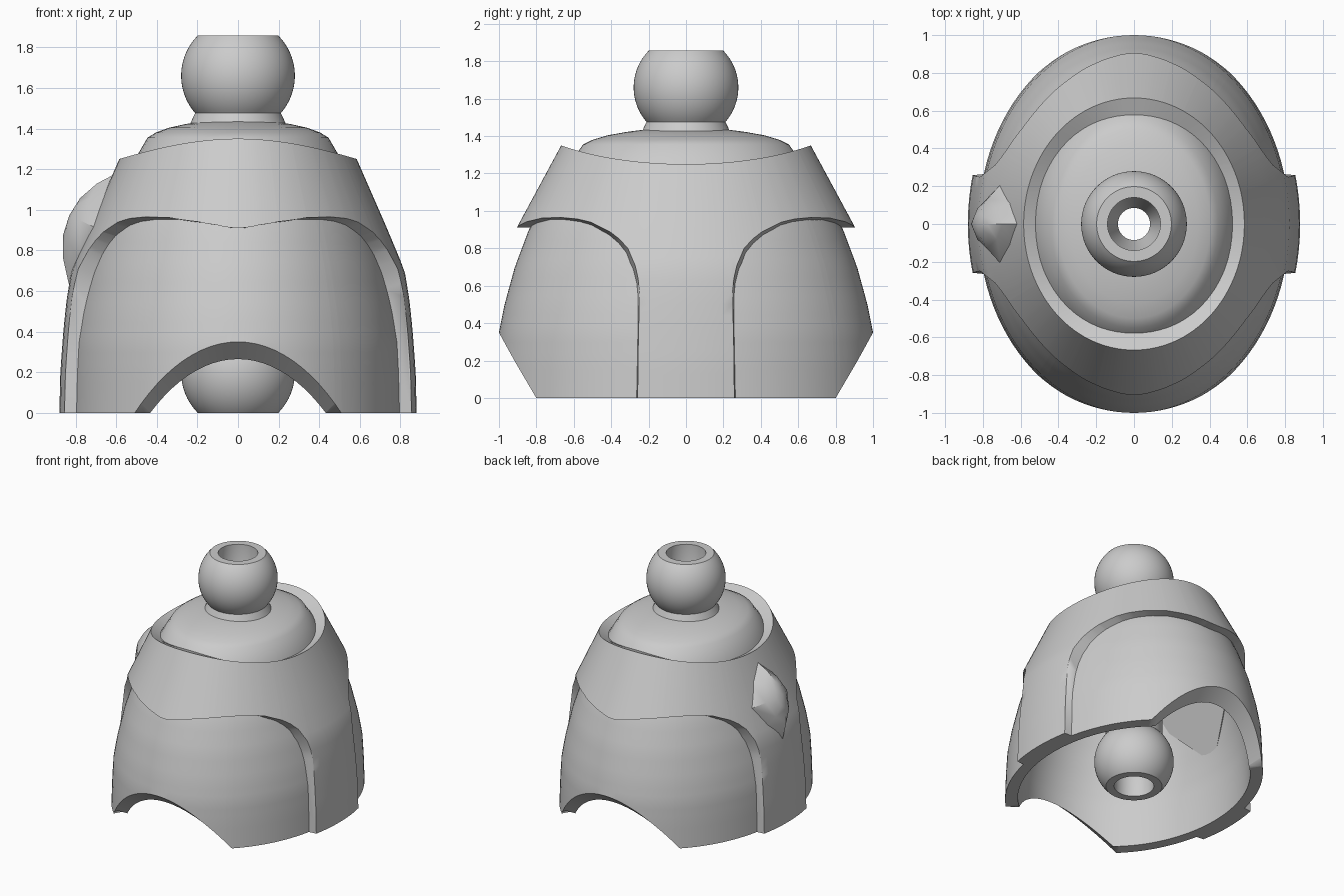
import bpy, bmesh
from math import sin, cos, pi, radians, asin
from mathutils import Matrix, Vector

old = bpy.data.objects.get("Cube")
if old:
    bpy.data.objects.remove(old)

grey = bpy.data.materials.new("plain_grey")
grey.use_nodes = True
colour = (0.6, 0.6, 0.6, 1)
grey.diffuse_color = colour
grey.node_tree.nodes["Principled BSDF"].inputs["Base Color"].default_value = colour

RATIO = 0.81  # width of the oval plan against its depth


def loft(name, columns):
    """Skin a ring of closed section loops."""
    bm = bmesh.new()
    rows = [[bm.verts.new(p) for p in col] for col in columns]
    n = len(rows[0])
    for i, a in enumerate(rows):
        b = rows[(i + 1) % len(rows)]
        for k in range(n):
            j = (k + 1) % n
            bm.faces.new((a[k], b[k], b[j], a[j]))
    bmesh.ops.remove_doubles(bm, verts=bm.verts, dist=1e-5)
    bmesh.ops.recalc_face_normals(bm, faces=bm.faces)
    me = bpy.data.meshes.new(name)
    bm.to_mesh(me)
    bm.free()
    ob = bpy.data.objects.new(name, me)
    bpy.context.collection.objects.link(ob)
    me.materials.append(grey)
    bpy.ops.object.select_all(action="DESELECT")
    ob.select_set(True)
    bpy.context.view_layer.objects.active = ob
    bpy.ops.object.shade_smooth_by_angle(angle=radians(32))
    return ob


def lathe(name, profile, ratio=1, steps=64):
    angles = [2 * pi * i / steps for i in range(steps)]
    return loft(name, [[(r * ratio * cos(a), r * sin(a), z) for r, z in profile]
                       for a in angles])


def lerp(points, t):
    """Piecewise linear curve through (t, value) points."""
    if t <= points[0][0]:
        return points[0][1]
    for (t0, v0), (t1, v1) in zip(points, points[1:]):
        if t <= t1:
            return v0 + (v1 - v0) * (t - t0) / (t1 - t0)
    return points[-1][1]


def mirrored(quarter):
    """Spread first-quadrant angles to the full turn."""
    q = set(quarter) | {0, pi / 2}
    full = q | {pi - a for a in q} | {pi + a for a in q} | {2 * pi - a for a in q}
    return sorted({round(a, 5) for a in full if a < 2 * pi - 1e-4})


def band(name, depth, angles, low_out, low_in, high, thick, drop=0, flare=0, rows=20):
    """Oval shell; level rows are clamped to the lower edge at each angle."""
    columns = []
    for a in angles:
        b = a + flare * sin(2 * a)
        outer, inner = [], []
        for k in range(rows + 1):
            z = max(low_out(a), high(a) * k / rows)
            d = lerp(depth, z)
            outer.append((d * RATIO * cos(a), d * sin(a), z))
            z = max(low_in(a), (high(a) - drop) * k / rows)
            d = lerp(depth, z)
            inner.append(((d * RATIO - thick[0]) * cos(b), (d - thick[1]) * sin(b), z))
        columns.append(outer + inner[::-1])
    return loft(name, columns)


# Lower shell with a slanting notch at front and back
shell_depth = [(0, 1.017), (0.2, 1.01), (0.35, 1.0), (0.5, 0.97),
               (0.7, 0.915), (0.9, 0.84), (1.0, 0.79)]


def notch(start, height):
    return lambda a: max(0, height * (abs(sin(a)) - start) / (1 - start))


quarter = [pi / 2 * i / 28 for i in range(29)] + [asin(0.787), asin(0.815)]
band("lower_shell", shell_depth, mirrored(quarter), notch(0.787, 0.35),
     notch(0.815, 0.265), lambda a: 0.99, (0.078, 0.105))

# Upper collar, reaching down each side as a strap
collar_depth = [(0, 1.086), (0.2, 1.08), (0.4, 1.062), (0.55, 1.043), (0.7, 1.013),
                (0.91, 0.905), (1.36, 0.662)]
arch = [(0.238, 0), (0.24, 0.57), (0.25, 0.64), (0.27, 0.71), (0.323, 0.8),
        (0.38, 0.85), (0.446, 0.89), (0.573, 0.94), (0.66, 0.957), (0.765, 0.965),
        (0.877, 0.962), (0.96, 0.942), (0.99, 0.925), (1, 0.91)]


def collar_low(a):
    return lerp(arch, abs(sin(a)))


def collar_low_inside(a):
    return max(0, collar_low(a) - 0.03 * abs(cos(a)))


def collar_top(a):
    return 1.25 + 0.1 * sin(a) ** 2


quarter = [asin(s) for s, z in arch]
quarter += [asin(0.238) * i / 4 for i in range(4)]
quarter += [asin(0.24) + (pi / 2 - asin(0.24)) * i / 24 for i in range(1, 24)]
band("upper_collar", collar_depth, mirrored(quarter), collar_low, collar_low_inside,
     collar_top, (0.085, 0.11), drop=0.035, flare=0.08)

# Oval dome closing the collar
lathe("top_dome", [(0.2, 1.15), (0.67, 1.15), (0.64, 1.23), (0.55, 1.355), (0.5, 1.38),
                   (0.42, 1.404), (0.32, 1.422), (0.22, 1.435), (0.2, 1.435)], RATIO)


# Bored stem with a ball joint at each end
def ball(z, start, end, steps=20):
    angles = [radians(start + (end - start) * i / steps) for i in range(steps + 1)]
    return [(0.28 * cos(a), z + 0.28 * sin(a)) for a in angles]


stem = [(0.085, 1.5), (0.14, 1.6), (0.14, 1.858)]
stem += ball(1.66, 45, -41)
stem += [(0.235, 1.425), (0.2, 1.4), (0.2, 0.4)]
stem += ball(0.198, 45, -45)
stem += [(0.14, 0), (0.14, 0.26), (0.085, 0.36)]
lathe("ball_stem", stem)

# Ribbed boss bulging through the right side: long and short ribs with fuller
# sections between them
heights = (0, 0, 0.07, 0.165, 0.245, 0.29, 0.303)
long_rib = (0, 0.425, 0.385, 0.305, 0.2, 0.1, 0)
short_rib = (0, 0.37, 0.3, 0.21, 0.13, 0.06, 0)
fullness = (0.5, 0.5, 0.52, 0.57, 0.62, 0.65, 0.65)
columns = []
for i in range(8):
    cx, cy = round(cos(i * pi / 4)), round(sin(i * pi / 4))
    columns.append([(cx * l * (f if cy else 1), cy * s * (f if cx else 1), h)
                    for l, s, f, h in zip(long_rib, short_rib, fullness, heights)])
boss = loft("side_boss", columns)
out = Vector((-0.91, 0, 0.42)).normalized()
side = Vector((0, 1, 0))
turn = Matrix((side.cross(out), side, out)).transposed()
boss.matrix_world = Matrix.Translation((-0.556, 0, 0.845)) @ turn.to_4x4()
